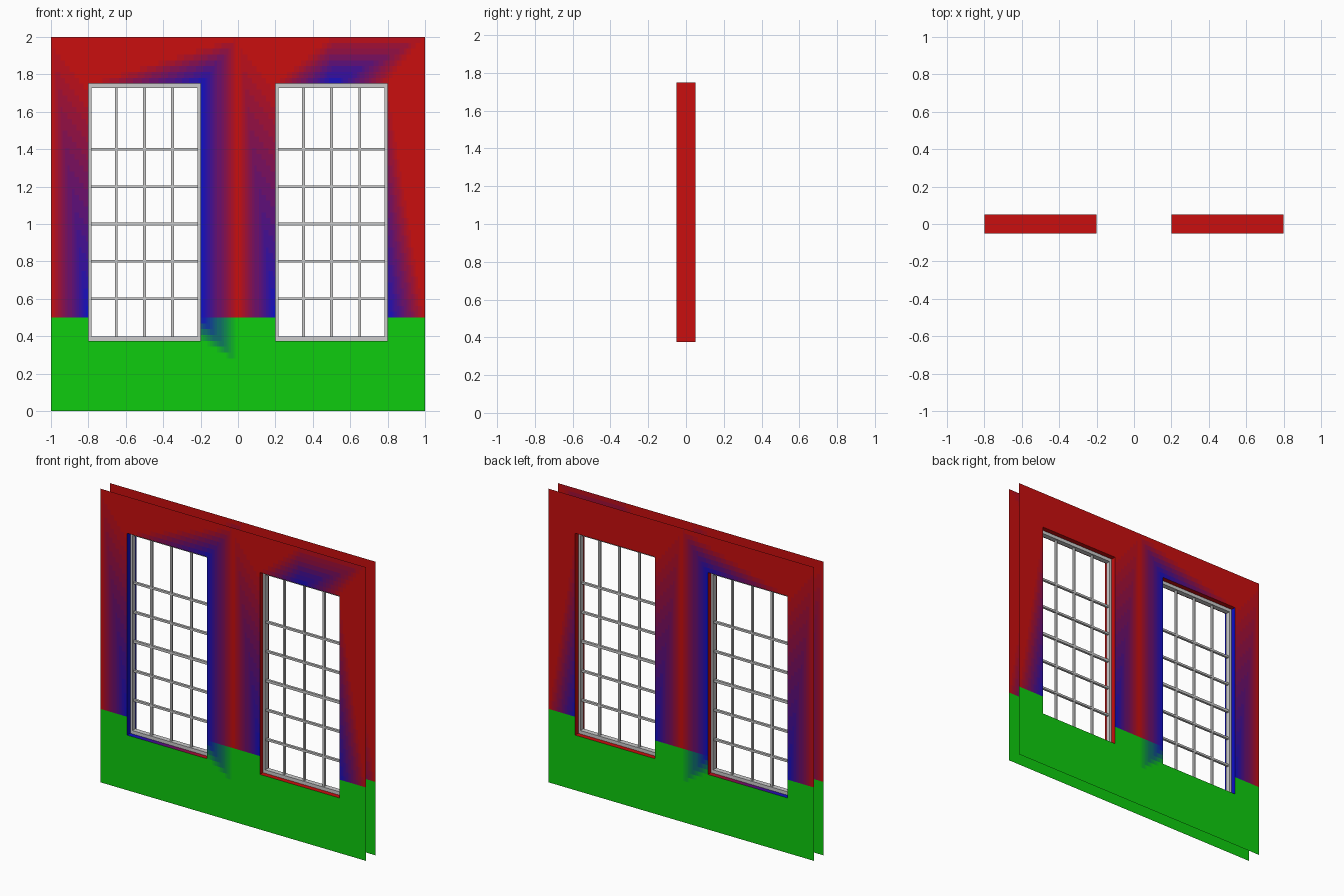
import bpy, bmesh
from mathutils import Matrix, Vector

if "Cube" in bpy.data.objects:
    bpy.data.objects.remove(bpy.data.objects["Cube"])

LEVELS = 14
HALF = 0.05                      # half wall thickness
Z0, Z1 = 0.375, 1.75             # window opening heights
RED, GREEN, BLUE = (.79, .055, .055), (.055, .8, .055), (.055, .055, .79)


def ramp(name, base):
    mats = []
    for i in range(LEVELS + 1):
        m = bpy.data.materials.new(f"{name}_{i}")
        c = Vector(base).lerp(Vector(BLUE), i / LEVELS)
        # display colour to linear colour
        m.diffuse_color = (*[((v + .055) / 1.055) ** 2.4 for v in c], 1)
        m.use_nodes = True
        m.node_tree.nodes["Principled BSDF"].inputs["Base Color"].default_value = m.diffuse_color
        mats.append(m)
    return mats


PAINT = ramp("red_paint", RED) + ramp("green_paint", GREEN)

# Painted blue fades: first corner is fully blue, second has the given strength, third none
FADES = [
    ((-.8, .5), (-1, .5), (-1, 2), 0), ((-.8, .5), (-1, 2), (-.8, 1.75), 0),
    ((.2, .5), (0, .5), (0, 2), 0), ((.2, .5), (0, 2), (.2, 1.75), 0),
    ((.8, .5), (1, .5), (.8, 1.75), 0),
    ((-.2, 1.75), (-.2, .5), (0, .5), 1), ((-.2, 1.75), (0, .5), (0, 2), 0),
    ((-.2, 1.75), (0, 2), (-.8, 1.75), 0),
    ((-.2, .5), (0, .5), (0, .25), 0), ((-.2, .5), (-.2, .375), (0, .25), 0),
]
# Extra fade over the right window, on the front only
FRONT_FADES = [
    ((.5, 1.75), (.2, 1.75), (.5, 2), 0), ((.5, 1.75), (.5, 2), (1, 2), 0),
    ((.5, 1.75), (1, 2), (.8, 1.75), 0),
]


def blue_amount(x, z, fades):
    for (ax, az), (bx, bz), (cx, cz), strength in fades:
        d = (bz - cz) * (ax - cx) + (cx - bx) * (az - cz)
        a = ((bz - cz) * (x - cx) + (cx - bx) * (z - cz)) / d
        b = ((cz - az) * (x - cx) + (ax - cx) * (z - cz)) / d
        if min(a, b, 1 - a - b) >= -1e-6:
            return a + b * strength
    return 0


def finish(bm, name, mats=()):
    me = bpy.data.meshes.new(name)
    bm.to_mesh(me)
    bm.free()
    for m in mats:
        me.materials.append(m)
    ob = bpy.data.objects.new(name, me)
    bpy.context.collection.objects.link(ob)
    return ob


# Wall sheets with the two openings cut out
def wall_sheet(name, y, flip, fades):
    bm = bmesh.new()
    bmesh.ops.create_grid(bm, x_segments=160, y_segments=64, size=1,
                          matrix=Matrix.Translation((0, y, 1)) @ Matrix.Rotation(1.5707963, 4, 'X'))
    holes = []
    for f in bm.faces:
        c = f.calc_center_median()
        if .2 < abs(c.x) < .8 and Z0 < c.z < Z1:
            holes.append(f)
        else:
            f.material_index = (0 if c.z > .5 else LEVELS + 1) + round(blue_amount(c.x, c.z, fades) * LEVELS)
    bmesh.ops.delete(bm, geom=holes, context='FACES')
    if flip:
        bmesh.ops.reverse_faces(bm, faces=bm.faces[:])
    finish(bm, name, PAINT)


wall_sheet("front_wall", -HALF, False, FADES + FRONT_FADES)
wall_sheet("back_wall", HALF, True, FADES)


# Reveals lining each opening; the left window's outer jamb is blue, its sill fades to red
def reveal(name, x0, x1, blue):
    bm = bmesh.new()

    def strip(p, q, level):
        n = LEVELS if callable(level) else 1
        for i in range(n):
            s, e = Vector(p).lerp(Vector(q), i / n), Vector(p).lerp(Vector(q), (i + 1) / n)
            f = bm.faces.new([bm.verts.new((v.x, y, v.y)) for v, y in
                              ((s, -HALF), (e, -HALF), (e, HALF), (s, HALF))])
            f.material_index = level(i) if n > 1 else level
    strip((x0, Z0), (x1, Z0), (lambda i: LEVELS - i) if blue else 0)
    strip((x1, Z0), (x1, Z1), 0)
    strip((x1, Z1), (x0, Z1), 0)
    strip((x0, Z1), (x0, Z0), LEVELS if blue else 0)
    bmesh.ops.remove_doubles(bm, verts=bm.verts[:], dist=1e-5)
    finish(bm, name, PAINT)


reveal("left_reveal", -.8, -.2, True)
reveal("right_reveal", .2, .8, False)


# Grey window frame with glazing bars
def bar(bm, x0, x1, z0, z1, depth):
    m = Matrix.Translation(((x0 + x1) / 2, 0, (z0 + z1) / 2)) @ Matrix.Diagonal((x1 - x0, depth, z1 - z0, 1))
    bmesh.ops.create_cube(bm, size=1, matrix=m)


def window(name, cx):
    bm = bmesh.new()
    l, r, side, rail = cx - .3, cx + .3, .017, .023
    for a in (l, r - side):
        bar(bm, a, a + side, Z0, Z1, .034)
    for a in (Z0, Z1 - rail):
        bar(bm, l + side, r - side, a, a + rail, .034)
    for dx in (-.15, 0, .15):
        bar(bm, cx + dx - .007, cx + dx + .007, Z0 + rail, Z1 - rail, .014)
    for z in (.6, .8, 1, 1.2, 1.4):
        t = .009 if z == 1 else .007
        bar(bm, l + side, r - side, z - t, z + t, .016)
    finish(bm, name)


window("left_window_frame", -.5)
window("right_window_frame", .5)
